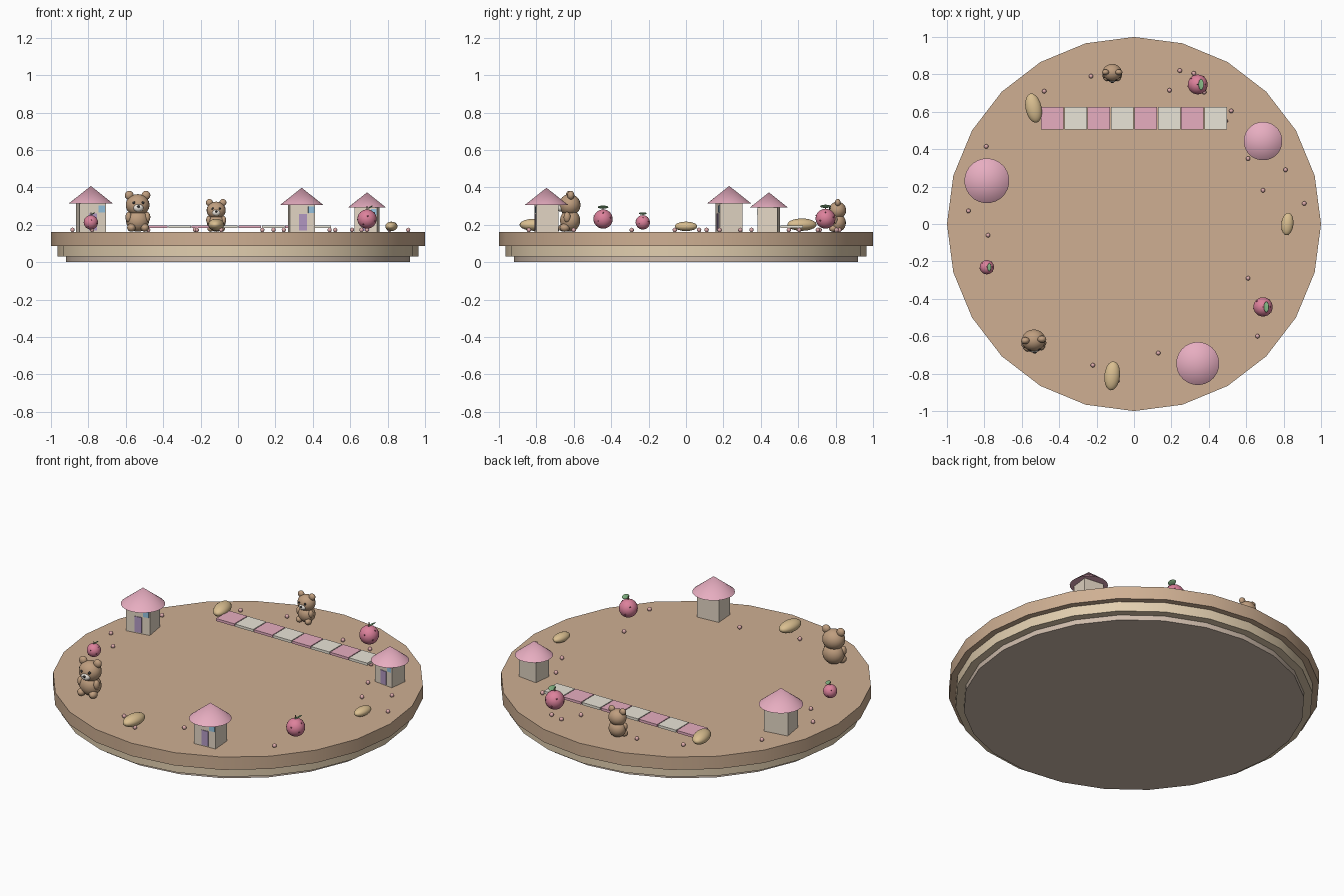
import bpy, bmesh, math
from mathutils import Matrix, Vector

if "Cube" in bpy.data.objects:
    bpy.data.objects.remove(bpy.data.objects["Cube"])

COLORS = {
    "caramel": (0.62, 0.43, 0.29), "cream": (0.76, 0.62, 0.43), "base_tan": (0.62, 0.50, 0.41),
    "pink": (0.80, 0.42, 0.53), "ivory": (0.82, 0.78, 0.68), "wall": (0.78, 0.68, 0.56),
    "purple": (0.45, 0.32, 0.55), "blue": (0.30, 0.55, 0.75), "fur": (0.52, 0.34, 0.21),
    "white": (0.88, 0.83, 0.76), "black": (0.03, 0.03, 0.03), "berry": (0.72, 0.22, 0.33),
    "green": (0.25, 0.50, 0.25), "stem": (0.25, 0.20, 0.12), "seed": (0.35, 0.08, 0.13),
    "nut": (0.70, 0.52, 0.28), "crumb": (0.75, 0.42, 0.42),
}
MATS = {}
for key, rgb in COLORS.items():
    MATS[key] = bpy.data.materials.new(key)
    MATS[key].diffuse_color = (*rgb, 1)


def add(name, bm, color, matrix, smooth=None):
    """Turn a bmesh into a named, coloured object; smooth = sharp-edge angle in degrees."""
    mesh = bpy.data.meshes.new(name)
    bm.to_mesh(mesh)
    bm.free()
    mesh.materials.append(MATS[color])
    ob = bpy.data.objects.new(name, mesh)
    bpy.context.collection.objects.link(ob)
    ob.matrix_world = matrix
    if smooth:
        bpy.ops.object.select_all(action='DESELECT')
        ob.select_set(True)
        bpy.context.view_layer.objects.active = ob
        bpy.ops.object.shade_smooth_by_angle(angle=math.radians(smooth))
    return ob


def place(frame, loc, size=(1, 1, 1), tilt=0, axis='Z'):
    return (frame @ Matrix.Translation(loc) @ Matrix.Rotation(math.radians(tilt), 4, axis)
            @ Matrix.Diagonal((*size, 1)))


def ball(name, color, frame, loc, size, seg=20, tilt=0, axis='Z'):
    if not isinstance(size, tuple):
        size = (size,) * 3
    bm = bmesh.new()
    bmesh.ops.create_uvsphere(bm, u_segments=seg, v_segments=max(6, seg * 2 // 3), radius=1)
    add(name, bm, color, place(frame, loc, size, tilt, axis), 60)


def box(name, color, frame, loc, size):
    bm = bmesh.new()
    bmesh.ops.create_cube(bm, size=1)
    add(name, bm, color, place(frame, loc, size))


def cone(name, color, frame, r1, r2, z0, z1, seg, loc=(0, 0), smooth=40):
    bm = bmesh.new()
    bmesh.ops.create_cone(bm, cap_ends=True, segments=seg, radius1=r1, radius2=r2, depth=z1 - z0)
    add(name, bm, color, place(frame, (*loc, (z0 + z1) / 2)), smooth)


WORLD = Matrix.Identity(4)
GROUND = 0.163

# Stepped 24-sided plate
cone("plate_foot", "base_tan", WORLD, 0.92, 0.92, 0, 0.03, 24)
cone("plate_middle", "cream", WORLD, 0.965, 0.965, 0.03, 0.087, 24)
cone("plate_top", "caramel", WORLD, 1, 1, 0.087, GROUND, 24)

# Row of alternating path tiles
for i in range(8):
    box("path_tile", "ivory" if i % 2 else "pink", WORLD,
        (-0.4375 + 0.125 * i, 0.565, 0.19), (0.12, 0.122, 0.015))


def house(f):
    box("house_wall", "wall", f, (0, 0, 0.075), (0.142, 0.124, 0.150))
    cone("house_roof", "pink", f, 0.12, 0, 0.15, 0.245, 24, smooth=80)
    box("house_door", "purple", f, (0.002, -0.062, 0.052), (0.044, 0.008, 0.092))
    box("house_window", "blue", f, (0.049, -0.062, 0.122), (0.034, 0.008, 0.036))


def bear(f):
    ball("bear_body", "fur", f, (0, 0, 0.060), (0.062, 0.054, 0.060))
    ball("bear_head", "fur", f, (0, -0.002, 0.143), (0.064, 0.058, 0.058))
    ball("bear_muzzle", "white", f, (0, -0.051, 0.128), (0.027, 0.018, 0.021), 16)
    ball("bear_nose", "black", f, (0, -0.068, 0.135), (0.009, 0.006, 0.007), 10)
    for s in (-1, 1):
        ball("bear_ear", "fur", f, (s * 0.045, 0, 0.195), (0.024, 0.019, 0.024), 14)
        ball("bear_eye", "black", f, (s * 0.024, -0.052, 0.155), 0.008, 10)
        ball("bear_arm", "fur", f, (s * 0.050, -0.020, 0.078), (0.017, 0.019, 0.028), 12)
        ball("bear_foot", "fur", f, (s * 0.036, -0.032, 0.022), (0.023, 0.027, 0.022), 12)


def fruit(f):
    c = Vector((0, 0, 0.070))
    ball("fruit_body", "berry", f, c, 0.053, 24)
    cone("fruit_stem", "stem", f, 0.004, 0.003, 0.115, 0.143, 8)
    ball("fruit_leaf", "green", f, (0.018, 0, 0.136), (0.016, 0.030, 0.004), 14, -30, 'Y')
    # Seeds spiralling over the skin
    for k in range(8):
        z = 0.65 - 0.17 * k
        a, r = k * 2.4, math.sqrt(1 - z * z)
        ball("fruit_seed", "seed", f, c + 0.052 * Vector((r * math.cos(a), r * math.sin(a), z)),
             0.004, 8)


def nut(f):
    ball("nut", "nut", f, (0, 0, 0.038), (0.043, 0.080, 0.033), 20)


# Eleven decorations spaced evenly round the rim: (builder, scale, turn)
RING = [(nut, 0.76, -6), (house, 0.86, -7), (fruit, 1, 0), (bear, 0.80, 0), (nut, 1, 12),
        (house, 1, 9), (fruit, 0.72, 0), (bear, 1, 5), (nut, 0.98, -6), (house, 0.96, 4),
        (fruit, 0.97, 0)]
for i, (build, scale, turn) in enumerate(RING):
    a = math.tau * i / len(RING)
    build(Matrix.Translation((0.82 * math.cos(a), 0.82 * math.sin(a), GROUND))
          @ Matrix.Rotation(math.radians(turn), 4, 'Z') @ Matrix.Scale(scale, 4))

# Scattered crumbs
for x, y in [(-.48, .71), (-.23, .79), (.245, .82), (.32, .805), (.19, .715), (.375, .705),
             (.52, .605), (.61, .35), (.69, .18), (.81, .29), (.91, .11), (.61, -.29),
             (.66, -.6), (.13, -.69), (-.22, -.755), (-.79, .415), (-.885, .07),
             (-.78, -.06), (-.09, -.84), (.49, .55)]:
    ball("crumb", "crumb", WORLD, (x, y, 0.173), 0.012, 10)

for m in bpy.data.materials:
    if m.users and not m.is_grease_pencil:
        m.use_nodes = True
        m.node_tree.nodes["Principled BSDF"].inputs["Base Color"].default_value = m.diffuse_color
